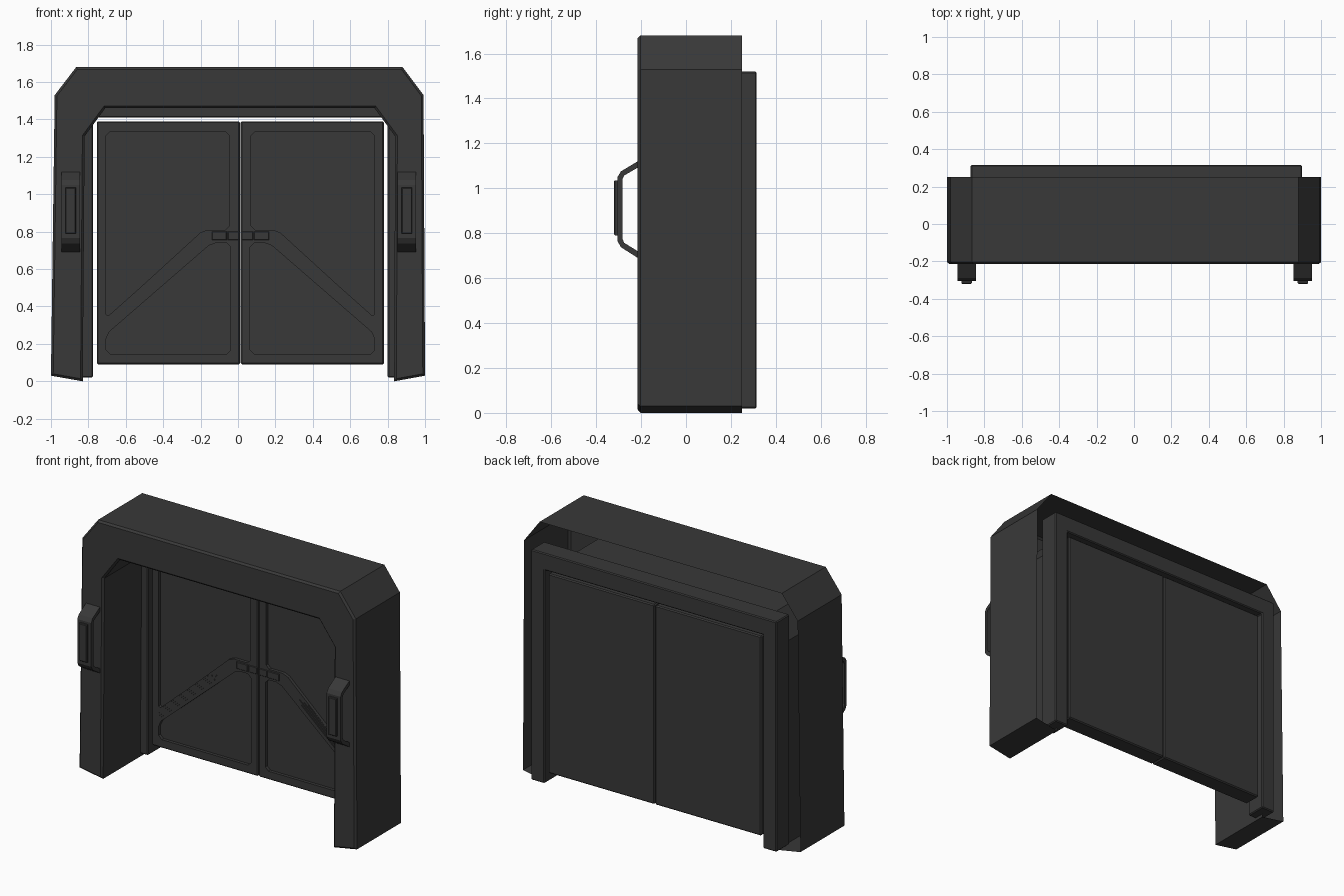
import bpy, bmesh, math
from mathutils import Vector

if "Cube" in bpy.data.objects:
    bpy.data.objects.remove(bpy.data.objects["Cube"])

CX = 0.0125  # mirror line between the two doors

dark = bpy.data.materials.new("dark_grey")
dark.diffuse_color = (0.04, 0.04, 0.04, 1)
dark.use_nodes = True
dark.node_tree.nodes["Principled BSDF"].inputs["Base Color"].default_value = dark.diffuse_color


def prism(name, pts, lo, hi, axis='y', bevel=0.0, edges='front', back=True):
    """Extrude a profile: (x,z) along y, or (y,z) along x."""
    bm = bmesh.new()
    put = (lambda p, d: (p[0], d, p[1])) if axis == 'y' else (lambda p, d: (d, p[0], p[1]))
    a = [bm.verts.new(put(p, lo)) for p in pts]
    b = [bm.verts.new(put(p, hi)) for p in pts]
    n = len(pts)
    front = bm.faces.new(a)
    rear = bm.faces.new(b[::-1])
    for i in range(n):
        j = (i + 1) % n
        bm.faces.new((a[j], a[i], b[i], b[j]))
    bmesh.ops.recalc_face_normals(bm, faces=bm.faces)
    if not back:
        bmesh.ops.delete(bm, geom=[rear], context='FACES_ONLY')
    if bevel:
        sel = list(front.edges) if edges == 'front' else list(bm.edges)
        bmesh.ops.bevel(bm, geom=sel, offset=bevel, segments=1, affect='EDGES', profile=0.5)
    me = bpy.data.meshes.new(name)
    bm.to_mesh(me)
    bm.free()
    me.materials.append(dark)
    ob = bpy.data.objects.new(name, me)
    bpy.context.collection.objects.link(ob)
    return ob


def rect(x0, x1, z0, z1):
    return [(x0, z0), (x1, z0), (x1, z1), (x0, z1)]


def clip(pts, c):
    """Cut the corners of a polygon by distance c."""
    out = []
    for i, p in enumerate(pts):
        p = Vector(p)
        for q in (pts[i - 1], pts[(i + 1) % len(pts)]):
            out.append(tuple(p + (Vector(q) - p).normalized() * c))
    return out


def flip(pts, side):
    return pts if side == "left" else [(2 * CX - x, z) for x, z in pts]


def cut(ob, cutter):
    cutter.hide_render = True
    m = ob.modifiers.new("cut", 'BOOLEAN')
    m.operation, m.solver, m.object = 'DIFFERENCE', 'EXACT', cutter
    bpy.context.view_layer.objects.active = ob
    bpy.ops.object.modifier_apply(modifier=m.name)
    bpy.data.objects.remove(cutter)


# Outer arch shell, open at the back
prism("outer_arch", [
    (-1.0, 0.03), (-0.98, 1.53), (-0.865, 1.68), (0.88, 1.68), (0.992, 1.53), (1.0, 0.03),
    (0.835, 0.0), (0.84, 1.31), (0.73, 1.46), (-0.71, 1.46), (-0.82, 1.31), (-0.83, 0.0)],
    -0.215, 0.25, bevel=0.012, back=False)

# Inner door frame
prism("door_frame", [
    (-0.873, 0.02), (-0.873, 1.52), (0.898, 1.52), (0.898, 0.02),
    (0.80, 0.02), (0.80, 1.41), (-0.775, 1.41), (-0.775, 0.02)],
    0.18, 0.315, bevel=0.006, edges='all')

# Door layout, given for the left side
upper = [(-0.705, 1.335), (-0.045, 1.335), (-0.045, 0.81), (-0.185, 0.81), (-0.705, 0.335)]
lower = [(-0.705, 0.145), (-0.705, 0.25), (-0.14, 0.74), (-0.04, 0.74), (-0.04, 0.145)]
slope = Vector((0.747, 0.664))
normal = Vector((-0.664, 0.747))

for side in ("left", "right"):
    # Door leaf with two sunken panels
    door = prism(side + "_door", flip(rect(-0.755, CX - 0.002, 0.09, 1.39), side),
                 0.19, 0.305, bevel=0.007, edges='all')
    for panel in (upper, lower):
        cut(door, prism("panel_cutter", flip(clip(panel, 0.022), side), 0.1, 0.21))

    # Ribs on the diagonal band
    for i in range(4):
        base = Vector((-0.685, 0.292)) + normal * 0.014 * i
        top = base + slope * (0.55 - 0.03 * abs(i - 1))
        w = normal * 0.007
        prism(f"{side}_band_rib_{i + 1}",
              flip([tuple(base), tuple(top), tuple(top + w), tuple(base + w)], side), 0.184, 0.2)

    # Latch at the centre of the band
    prism(side + "_latch", flip(rect(-0.14, -0.06, 0.755, 0.80), side), 0.184, 0.2, bevel=0.003)
    prism(side + "_latch_end", flip(rect(-0.055, 0.006, 0.755, 0.80), side), 0.186, 0.2, bevel=0.003)

    # Bent strap handle with grip plate
    c = -0.895 if side == "left" else 0.903
    prism(side + "_handle", [
        (-0.205, 1.125), (-0.215, 1.12), (-0.29, 1.075), (-0.305, 1.05), (-0.305, 0.765),
        (-0.29, 0.738), (-0.215, 0.69), (-0.205, 0.685), (-0.205, 0.715), (-0.215, 0.72),
        (-0.275, 0.757), (-0.283, 0.775), (-0.283, 1.04), (-0.275, 1.057), (-0.215, 1.092),
        (-0.205, 1.097)], c - 0.05, c + 0.05, axis='x')
    prism(side + "_grip_plate", rect(c - 0.028, c + 0.028, 0.79, 1.035), -0.32, -0.30, bevel=0.004)
